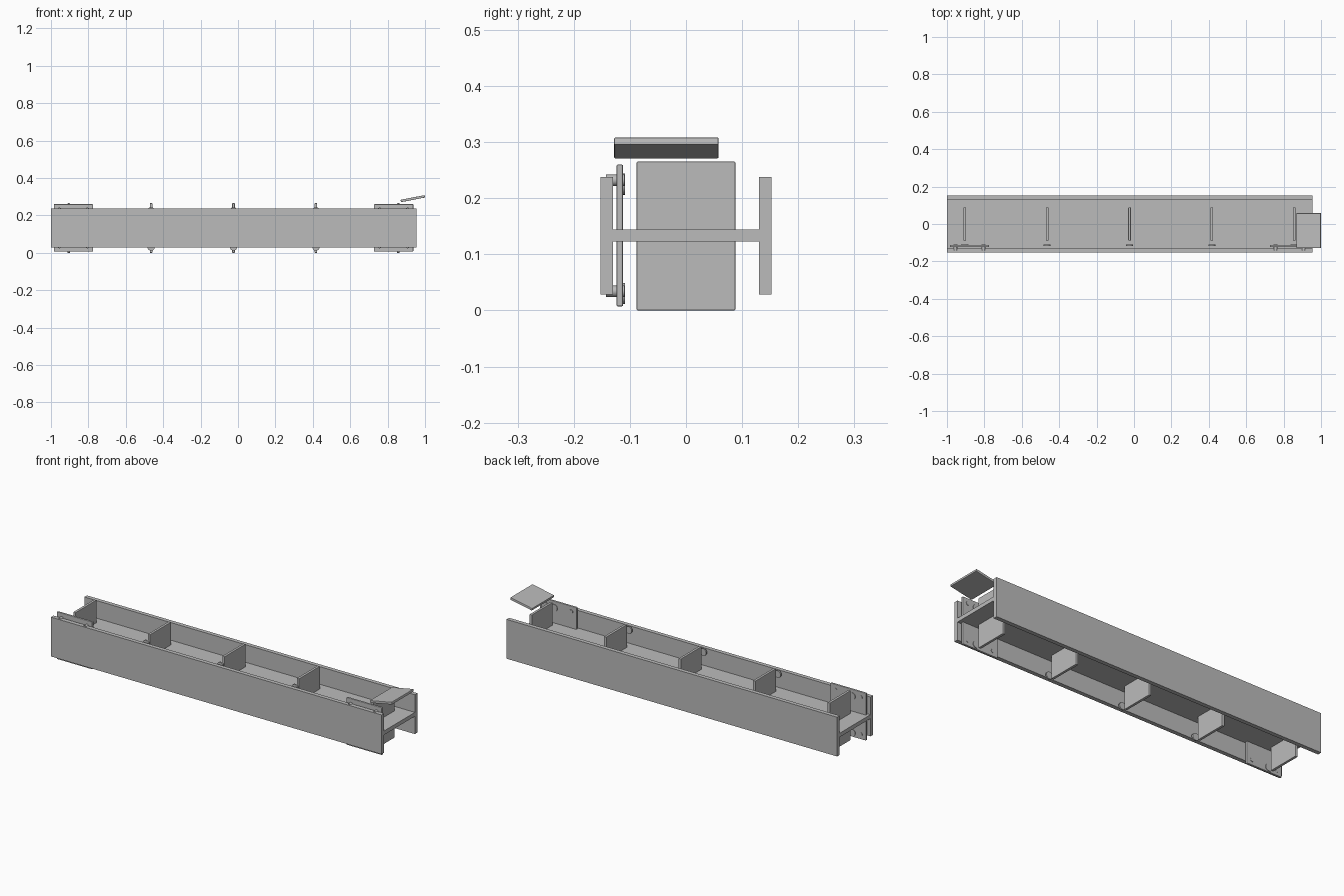
import bpy
import math

cube = bpy.data.objects.get("Cube")
if cube:
    bpy.data.objects.remove(cube, do_unlink=True)

steel = bpy.data.materials.new("steel_grey")
steel.use_nodes = True
GREY = (0.5, 0.5, 0.5, 1)
steel.diffuse_color = GREY
steel.node_tree.nodes["Principled BSDF"].inputs["Base Color"].default_value = GREY


def box(name, x, y, z, tilt=0, bevel=0):
    """Box from (min, max) ranges, optionally tilted about y."""
    ranges = (x, y, z)
    bpy.ops.mesh.primitive_cube_add(size=1, location=[(a + b) / 2 for a, b in ranges])
    ob = bpy.context.object
    ob.name = name
    ob.scale = [b - a for a, b in ranges]
    bpy.ops.object.transform_apply(location=False, rotation=False, scale=True)
    ob.rotation_euler.y = tilt
    if bevel:
        mod = ob.modifiers.new("soft_edges", "BEVEL")
        mod.width = bevel
        mod.segments = 2
    ob.data.materials.append(steel)
    return ob


def disc(name, x, z, radius, y0, y1):
    """Short cylinder along y."""
    bpy.ops.mesh.primitive_cylinder_add(
        vertices=20, radius=radius, depth=y1 - y0,
        location=(x, (y0 + y1) / 2, z), rotation=(math.pi / 2, 0, 0))
    ob = bpy.context.object
    ob.name = name
    ob.data.materials.append(steel)
    bpy.ops.object.shade_smooth_by_angle()


# I-beam lying on its side
LENGTH = (-1, 0.955)
box("front_flange", LENGTH, (-0.152, -0.13), (0.028, 0.238))
box("back_flange", LENGTH, (0.13, 0.152), (0.028, 0.238))
box("web", LENGTH, (-0.13, 0.13), (0.123, 0.144))

# Cross plates through the web, each with a washer above and below
for i in range(5):
    x = -0.905 + i * 0.4405
    box(f"cross_plate_{i}", (x - 0.007, x + 0.007), (-0.088, 0.088), (0, 0.265), bevel=0.002)
    for level, z in (("lower", 0.03), ("upper", 0.225)):
        disc(f"{level}_washer_{i}", x, z, 0.019, -0.117, -0.109)

# Splice plates inside the front flange with corner bolts
for side, x in (("right", -0.88), ("left", 0.832)):
    box(f"{side}_splice_plate", (x - 0.105, x + 0.105), (-0.124, -0.112), (0.007, 0.26), bevel=0.003)
    for dx in (-0.075, 0.075):
        for level, z in (("lower", 0.034), ("upper", 0.232)):
            disc(f"{side}_{level}_bolt", x + dx, z, 0.01, -0.143, -0.11)

# Loose tilted cover plate above the left end
box("cover_plate", (0.869, 1.0), (-0.128, 0.058), (0.283, 0.296),
    tilt=-math.radians(11), bevel=0.002)
